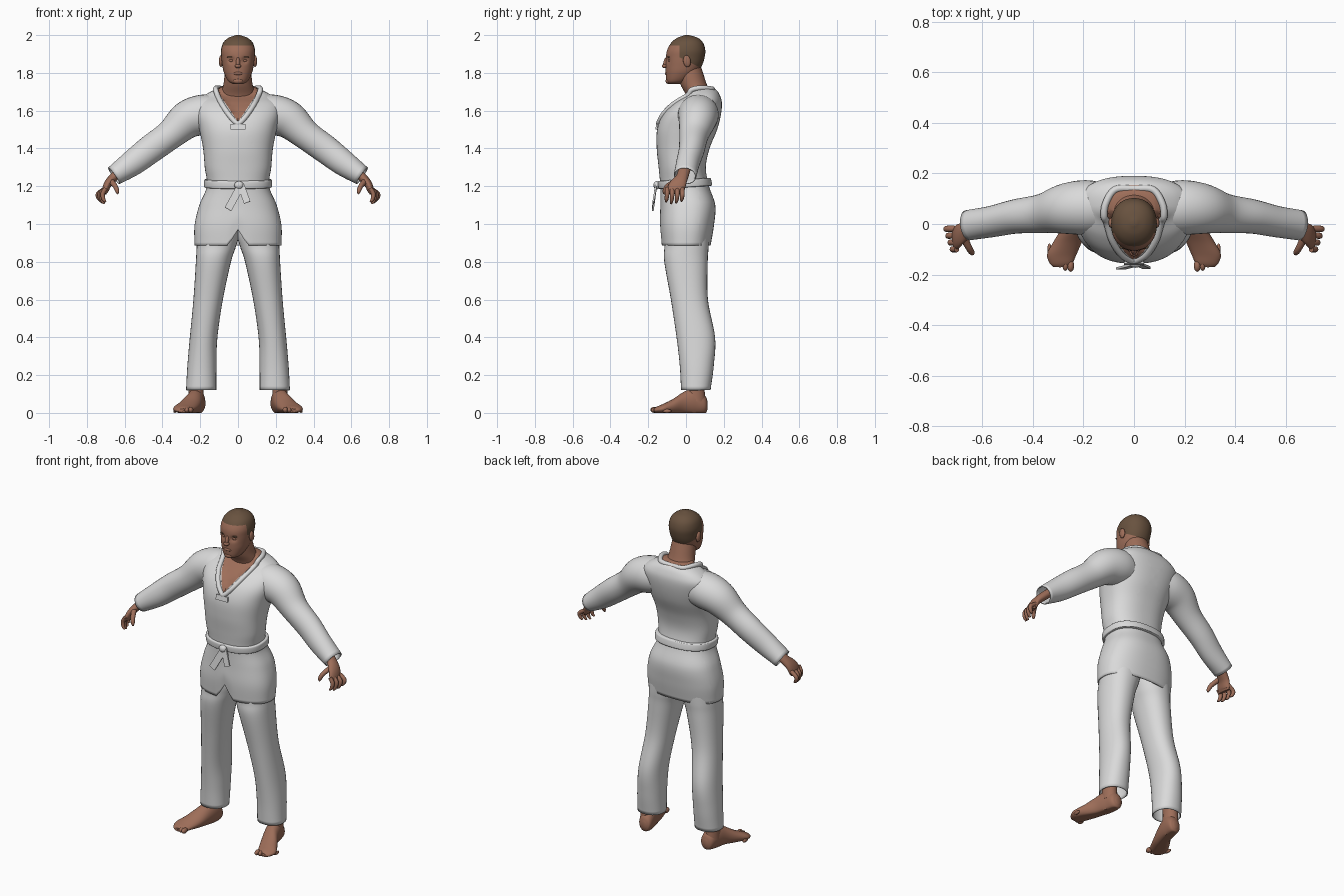
import bpy, bmesh, math
from mathutils import Vector, Matrix
from mathutils.bvhtree import BVHTree

if "Cube" in bpy.data.objects:
    bpy.data.objects.remove(bpy.data.objects["Cube"], do_unlink=True)

X, Y, Z = Vector((1, 0, 0)), Vector((0, 1, 0)), Vector((0, 0, 1))


def material(name, *rgb):
    mat = bpy.data.materials.new(name)
    mat.use_nodes = True
    mat.diffuse_color = (*rgb, 1)
    bsdf = next(n for n in mat.node_tree.nodes if n.type == 'BSDF_PRINCIPLED')
    bsdf.inputs["Base Color"].default_value = (*rgb, 1)
    return mat


CLOTH = material("white cotton", .7, .7, .7)
SKIN = material("tan skin", .34, .155, .1)
HAIR = material("short brown hair", .14, .085, .05)


def smooth_rows(rows, steps=6):
    """Catmull-Rom interpolation through the given rows."""
    pts = [Vector(r) for r in rows]
    pts = [pts[0] * 2 - pts[1]] + pts + [pts[-1] * 2 - pts[-2]]
    out = []
    for a, b, c, d in zip(pts, pts[1:], pts[2:], pts[3:]):
        for k in range(steps):
            t = k / steps
            out.append((b * 2 + (c - a) * t + (a * 2 - b * 5 + c * 4 - d) * t * t
                        + (b * 3 - a - c * 3 + d) * t ** 3) / 2)
    return out + [pts[-2]]


def loft(rows, u=None, v=Y, sides=32, power=2, open_end=False, open_start=False):
    """Skin rings given as (x, y, z, radius along u, radius along v)."""
    bm = bmesh.new()
    rows = smooth_rows(rows)
    rings = []
    for i, row in enumerate(rows):
        centre = Vector(row[:3])
        du, dv = u, v
        if u is None:
            ahead, behind = rows[min(i + 1, len(rows) - 1)], rows[max(i - 1, 0)]
            tangent = (Vector(ahead[:3]) - Vector(behind[:3])).normalized()
            du = v.cross(tangent).normalized()
            dv = tangent.cross(du)
        ring = []
        for k in range(sides):
            a = math.tau * k / sides
            c, s = math.cos(a), math.sin(a)
            p = math.copysign(abs(c) ** (2 / power), c) * row[3]
            q = math.copysign(abs(s) ** (2 / power), s) * row[4]
            ring.append(bm.verts.new(centre + du * p + dv * q))
        rings.append(ring)
    for r0, r1 in zip(rings, rings[1:]):
        for k in range(sides):
            n = (k + 1) % sides
            bm.faces.new((r0[k], r0[n], r1[n], r1[k]))
    if not open_start:
        bm.faces.new(rings[0])
    if not open_end:
        bm.faces.new(rings[-1])
    bmesh.ops.recalc_face_normals(bm, faces=bm.faces)
    return bm


def upright(rows):
    """Turn (z, half width, front y, back y) into loft rows."""
    return [(0, (f + b) / 2, z, w, (b - f) / 2) for z, w, f, b in rows]


def cut(bm, point, normal):
    bmesh.ops.bisect_plane(bm, geom=bm.verts[:] + bm.edges[:] + bm.faces[:],
                           plane_co=point, plane_no=normal)


def finish(name, bm, *mats, mirror=False, thick=0):
    mesh = bpy.data.meshes.new(name)
    bm.to_mesh(mesh)
    bm.free()
    for m in mats:
        mesh.materials.append(m)
    obj = bpy.data.objects.new(name, mesh)
    bpy.context.collection.objects.link(obj)
    bpy.ops.object.select_all(action='DESELECT')
    obj.select_set(True)
    bpy.context.view_layer.objects.active = obj
    bpy.ops.object.shade_smooth_by_angle(angle=math.radians(50))
    if thick:
        obj.modifiers.new("cloth thickness", 'SOLIDIFY').thickness = thick
    if mirror:
        obj.modifiers.new("other side", 'MIRROR')
    return obj


def blob(name, mat, loc, size, mirror=False, tilt=0):
    bm = bmesh.new()
    bmesh.ops.create_uvsphere(bm, u_segments=16, v_segments=10, radius=1, matrix=Matrix.LocRotScale(
        Vector(loc), Matrix.Rotation(tilt, 3, 'X'), Vector(size)))
    finish(name, bm, mat, mirror=mirror)


def plate(name, mat, loc, size, lean=0, turn=0):
    bm = bmesh.new()
    rot = Matrix.Rotation(turn, 3, 'Y') @ Matrix.Rotation(lean, 3, 'X')
    bmesh.ops.create_cube(bm, size=1, matrix=Matrix.LocRotScale(Vector(loc), rot, Vector(size)))
    finish(name, bm, mat)


# Jacket body with a V opening at the neck and a notched hem
jacket = loft(upright([
    (.9, .23, -.13, .13), (1, .23, -.138, .148), (1.1, .205, -.135, .155),
    (1.2, .165, -.136, .122), (1.3, .176, -.145, .105), (1.4, .185, -.155, .125),
    (1.5, .205, -.153, .165), (1.58, .225, -.122, .185), (1.64, .225, -.065, .19),
    (1.68, .18, -.005, .18), (1.71, .125, .01, .16), (1.73, .08, .02, .12)]),
    u=X, sides=64, power=2.4, open_start=True)
for vert in jacket.verts:
    x, y, z = vert.co
    if z < 1.1:
        hem = .885 + (max(0, .085 - 1.6 * abs(x)) if y < 0 else 0)
        vert.co.z = hem + (z - .9) * (1.1 - hem) / .2
surface = BVHTree.FromBMesh(jacket)
SLOPE = 1.5
for side in (-1, 1):
    cut(jacket, (0, 0, 1.54), (side * SLOPE, 0, -1))
cut(jacket, (0, .07, 0), Y)
for face in jacket.faces:
    x, y, z = face.calc_center_median()
    face.material_index = int(z > 1.715 or (y < .07 and z - 1.54 > SLOPE * abs(x)))
for vert in jacket.verts:
    if vert.co.y < .05 and all(f.material_index for f in vert.link_faces):
        vert.co.y += .012
finish("jacket_body", jacket, CLOTH, SKIN, thick=.006)

# Rolled collar following the V over the chest
half = [(0, .14, 1.71), (.075, .135, 1.715), (.112, .08, 1.72), (.118, .03, 1.71)]
for x, z in ((.108, 1.68), (.086, 1.635), (.052, 1.583), (.02, 1.545), (0, 1.532)):
    hit = surface.ray_cast(Vector((x, -1, z)), Y)[0]
    half.append((x, hit.y if hit else 0, z))
loop = half + [(-x, y, z) for x, y, z in half[-2:0:-1]]
path = smooth_rows(loop + loop[:1])[:-1]
curve = bpy.data.curves.new("collar", 'CURVE')
curve.dimensions = '3D'
curve.bevel_depth = .014
spline = curve.splines.new('POLY')
spline.points.add(len(path) - 1)
for point, co in zip(spline.points, path):
    point.co = (*co, 1)
spline.use_cyclic_u = True
curve.materials.append(CLOTH)
bpy.context.collection.objects.link(bpy.data.objects.new("collar", curve))
plate("collar_tab", CLOTH, (0, -.155, 1.515), (.08, .009, .03), lean=-.2)

# Belt, knot and hanging ends
belt = loft(upright([(1.194, .172, -.137, .13), (1.199, .18, -.146, .138),
                     (1.231, .18, -.148, .132), (1.237, .172, -.138, .125)]),
            u=X, sides=64, power=2.4)
for vert in belt.verts:
    vert.co.z += .06 * vert.co.y
finish("belt", belt, CLOTH)
blob("belt_knot", CLOTH, (.005, -.155, 1.205), (.025, .018, .022))
plate("belt_end_right", CLOTH, (-.022, -.168, 1.135), (.04, .009, .13), lean=-.12, turn=.5)
plate("belt_end_left", CLOTH, (.032, -.165, 1.16), (.036, .009, .1), lean=-.15, turn=-.35)

# Sleeves
finish("sleeve", loft([
    (.12, .06, 1.58, .1, .1), (.19, .065, 1.578, .106, .108), (.27, .06, 1.55, .1, .1),
    (.36, .042, 1.472, .079, .078), (.465, .03, 1.395, .075, .068),
    (.56, .01, 1.322, .068, .062), (.657, -.005, 1.255, .053, .06)],
    open_end=True), CLOTH, mirror=True, thick=.006)

# Trouser legs
finish("trouser_leg", loft([
    (.1, .01, 1.08, .1, .11), (.105, .005, .95, .11, .117), (.115, .003, .88, .104, .117),
    (.13, 0, .8, .093, .115), (.158, .018, .6, .078, .098), (.182, .052, .4, .073, .102),
    (.191, .057, .25, .077, .09), (.195, .052, .12, .08, .078)],
    u=X, power=2.2, open_end=True), CLOTH, mirror=True, thick=.006)

# Bare feet with toes
foot = loft([
    (.21, .115, .04, .015, .02), (.212, .1, .045, .038, .048), (.22, .05, .06, .045, .072),
    (.235, -.01, .052, .048, .06), (.262, -.07, .033, .056, .04),
    (.285, -.12, .022, .058, .026), (.288, -.155, .016, .045, .017),
    (.288, -.17, .012, .03, .01)], u=X, v=Z)
for vert in foot.verts:
    vert.co.z = max(vert.co.z, 0)
finish("foot", foot, SKIN, mirror=True)
for t in range(5):
    r = .016 - .0015 * t
    blob("toe_%d" % (t + 1), SKIN, (.25 + .021 * t, .004 * t * t - .165, r),
         (r * .85, .024, r), mirror=True)
finish("ankle", loft([(.215, .055, .25, .045, .05), (.222, .052, .14, .04, .046),
                      (.222, .05, .06, .042, .055)], u=X), SKIN, mirror=True)

# Hands
finish("palm", loft([
    (.6, -.005, 1.3, .025, .032), (.655, -.02, 1.25, .024, .032),
    (.687, -.04, 1.215, .021, .042), (.702, -.055, 1.18, .018, .046),
    (.707, -.057, 1.16, .01, .04)]), SKIN, mirror=True)
for i in range(4):
    y = .027 * i - .1
    x = .7 + .008 * i
    drop = .01 * abs(i - 1.3)
    finish("finger_%d" % (i + 1), loft([
        (.7, y, 1.19, .011, .012), (x + .016, y, 1.16, .012, .012),
        (x + .012, y - .003, 1.125 + drop / 2, .01, .01),
        (x, y - .006, 1.104 + drop, .005, .005)], sides=12), SKIN, mirror=True)
finish("thumb", loft([
    (.67, -.06, 1.225, .014, .016), (.65, -.098, 1.2, .013, .013),
    (.64, -.113, 1.175, .011, .011), (.637, -.116, 1.158, .004, .004)],
    v=X, sides=12), SKIN, mirror=True)

# Neck
finish("neck", loft(upright([
    (1.6, .1, .02, .14), (1.68, .092, 0, .135), (1.74, .077, -.03, .11),
    (1.8, .07, -.045, .09), (1.86, .06, -.03, .07)]), u=X), SKIN)

# Head with cropped hair cut in along the hairline
head = loft(upright([
    (1.74, .025, -.09, -.04), (1.757, .052, -.103, .01), (1.8, .074, -.107, .06),
    (1.84, .083, -.107, .085), (1.88, .088, -.106, .098), (1.92, .09, -.1, .102),
    (1.96, .078, -.078, .09), (1.986, .05, -.045, .062), (2, .01, -.005, .015)]),
    u=X, sides=48, power=2.15)
for vert in head.verts:
    if vert.co.y < -.03:
        gap = (abs(vert.co.x) - .034) ** 2 + (vert.co.z - 1.866) ** 2
        vert.co.y += .013 * math.exp(-gap / .015 ** 2)
cut(head, (0, 0, 1.945), Z)
cut(head, (0, -.035, 0), Y)
cut(head, (0, 0, 1.866), (0, .5, 1))
for face in head.faces:
    x, y, z = face.calc_center_median()
    face.material_index = int(z > (1.945 if y < -.035 else 1.866 - .5 * y))
finish("head", head, SKIN, HAIR)
blob("nose_bridge", SKIN, (0, -.107, 1.855), (.011, .013, .03), tilt=-.25)
blob("nose_tip", SKIN, (0, -.113, 1.836), (.017, .015, .011))
blob("lips", SKIN, (0, -.102, 1.797), (.026, .01, .009))
blob("chin", SKIN, (0, -.092, 1.757), (.028, .016, .016))
blob("eyelid", SKIN, (.034, -.083, 1.865), (.015, .011, .008), mirror=True)
blob("eyebrow", HAIR, (.036, -.091, 1.884), (.022, .008, .004), mirror=True)
blob("ear", SKIN, (.09, .005, 1.862), (.011, .02, .032), mirror=True, tilt=.15)
